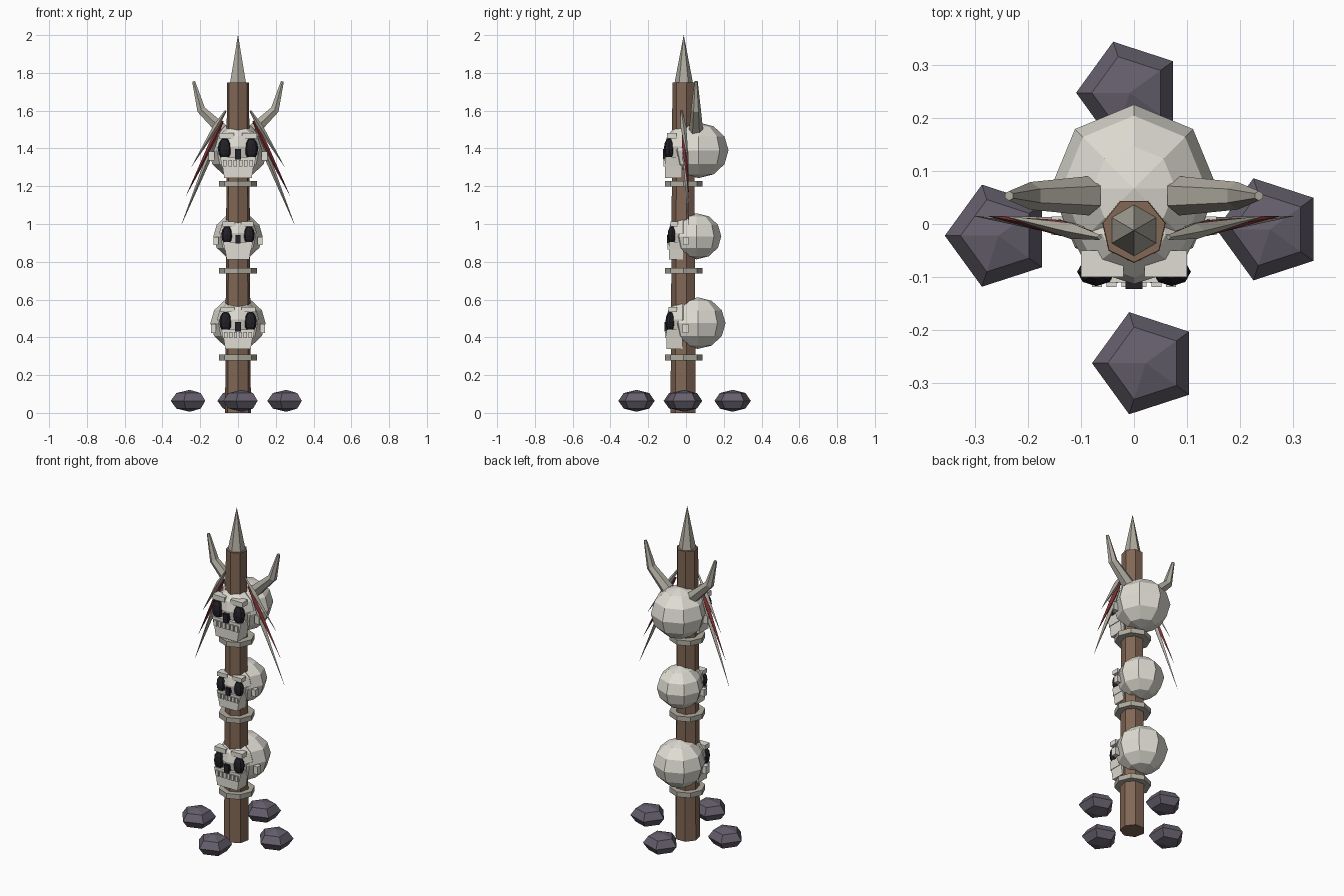
import bpy, bmesh, math
from mathutils import Vector, Matrix

if "Cube" in bpy.data.objects:
    bpy.data.objects.remove(bpy.data.objects["Cube"])


def material(name, color):
    m = bpy.data.materials.new(name)
    m.diffuse_color = (*color, 1)
    m.use_nodes = True
    m.node_tree.nodes["Principled BSDF"].inputs["Base Color"].default_value = m.diffuse_color
    return m


WOOD = material("wood", (0.22, 0.135, 0.09))
BONE = material("bone", (0.74, 0.72, 0.65))
HORN = material("horn", (0.43, 0.41, 0.35))
ROCK = material("rock", (0.13, 0.115, 0.15))
DARK = material("dark", (0.015, 0.015, 0.02))
RED = material("red", (0.22, 0.03, 0.035))


def finish(name, bm, mat):
    bmesh.ops.recalc_face_normals(bm, faces=bm.faces[:])
    me = bpy.data.meshes.new(name)
    bm.to_mesh(me)
    bm.free()
    me.materials.append(mat)
    ob = bpy.data.objects.new(name, me)
    bpy.context.collection.objects.link(ob)
    return ob


def sphere(name, loc, radii, mat, seg=8, rings=6, turn=90):
    bm = bmesh.new()
    m = (Matrix.Translation(loc) @ Matrix.Diagonal((*radii, 1))
         @ Matrix.Rotation(math.radians(turn), 4, 'Z'))
    bmesh.ops.create_uvsphere(bm, u_segments=seg, v_segments=rings, radius=1, matrix=m)
    return finish(name, bm, mat)


def box(name, loc, size, mat, taper=1.0):
    bm = bmesh.new()
    bmesh.ops.create_cube(bm, size=1)
    for v in bm.verts:
        k = taper if v.co.z < 0 else 1
        v.co = Vector((v.co.x * size[0] * k, v.co.y * size[1], v.co.z * size[2])) + Vector(loc)
    return finish(name, bm, mat)


def tube(name, path, radii, mat, sides, start=90):
    """Loft of regular polygons along a path lying mostly in the xz plane."""
    bm = bmesh.new()
    pts = [Vector(p) for p in path]
    loops = []
    for i, p in enumerate(pts):
        t = (pts[min(i + 1, len(pts) - 1)] - pts[max(i - 1, 0)]).normalized()
        u = Vector((0, 1, 0))
        u = (u - t * u.dot(t)).normalized()
        w = u.cross(t)
        loop = []
        for k in range(sides):
            a = math.radians(start) + math.tau * k / sides
            loop.append(bm.verts.new(p + radii[i] * (w * math.cos(a) + u * math.sin(a))))
        loops.append(loop)
    for a, b in zip(loops, loops[1:]):
        for k in range(sides):
            j = (k + 1) % sides
            bm.faces.new((a[k], a[j], b[j], b[k]))
    bm.faces.new(loops[0])
    bm.faces.new(loops[-1])
    bmesh.ops.remove_doubles(bm, verts=bm.verts[:], dist=1e-5)
    return finish(name, bm, mat)


# Pole, point and binding collars
CY = -0.012
tube("pole", [(0, CY, 0), (0, CY, 1.75)], [0.07, 0.06], WOOD, 7, -90)
tube("top_spike", [(0, CY, 1.74), (0, CY, 2.0)], [0.05, 0.0005], HORN, 6)
for i, z in enumerate((0.293, 0.753, 1.213)):
    tube(f"collar_{i}", [(0, CY, z - 0.015), (0, CY, z + 0.015)], [0.1, 0.1], HORN, 8)


def skull(tag, zc, s):
    def at(x, y, z):
        return (x * s, y * s, zc + z * s)

    def sc(*v):
        return tuple(k * s for k in v)

    sphere(f"{tag}_cranium", at(0, 0.067, 0), sc(0.157, 0.158, 0.147), BONE)
    sphere(f"{tag}_face", at(0, -0.02, 0.02), sc(0.12, 0.093, 0.11), BONE)
    box(f"{tag}_upper_jaw", at(0, -0.06, -0.06), sc(0.19, 0.1, 0.05), BONE, 0.9)
    box(f"{tag}_jaw", at(0, -0.065, -0.115), sc(0.165, 0.09, 0.065), BONE, 0.88)
    box(f"{tag}_nose", at(0, -0.1, -0.02), sc(0.032, 0.045, 0.055), DARK)
    for i in range(6):
        box(f"{tag}_tooth_{i}", at((i - 2.5) * 0.028, -0.109, -0.068), sc(0.019, 0.02, 0.035), BONE)
    for side, x in (("left", -1), ("right", 1)):
        sphere(f"{tag}_{side}_eye", at(0.071 * x, -0.09, 0.008), sc(0.036, 0.027, 0.058), DARK)
        box(f"{tag}_{side}_brow", at(0.06 * x, -0.075, 0.078), sc(0.08, 0.05, 0.03), BONE)
        box(f"{tag}_{side}_cheek", at(0.14 * x, -0.003, -0.03), sc(0.03, 0.035, 0.05), BONE)


skull("lower_skull", 0.475, 0.93)
skull("middle_skull", 0.935, 0.83)
skull("upper_skull", 1.39, 1.0)

# Horns and hanging feathers on the upper skull
FEATHERS = [((0.065, 1.60), (0.245, 1.305), HORN),
            ((0.08, 1.545), (0.275, 1.15), RED),
            ((0.095, 1.50), (0.30, 0.995), HORN)]
for side, x in (("left", -1), ("right", 1)):
    tube(f"{side}_horn", [(0.085 * x, 0.053, 1.5), (0.195 * x, 0.053, 1.605), (0.235 * x, 0.053, 1.755)],
         [0.037, 0.026, 0.009], HORN, 6)
    for i, (a, b, mat) in enumerate(FEATHERS):
        p = Vector((a[0] * x, -0.025 + 0.008 * i, a[1]))
        q = Vector((b[0] * x, 0.015, b[1]))
        tube(f"{side}_feather_{i}", [p, p.lerp(q, 0.3), q], [0.005, 0.015, 0.0005], mat, 4)

# Loose stones around the foot
for i, (x, y) in enumerate(((-0.255, -0.022), (0.256, -0.01), (0.022, -0.262), (-0.008, 0.247))):
    sphere(f"stone_{i}", (x, y, 0.064), (0.101, 0.101, 0.058), ROCK, 5, 4)
